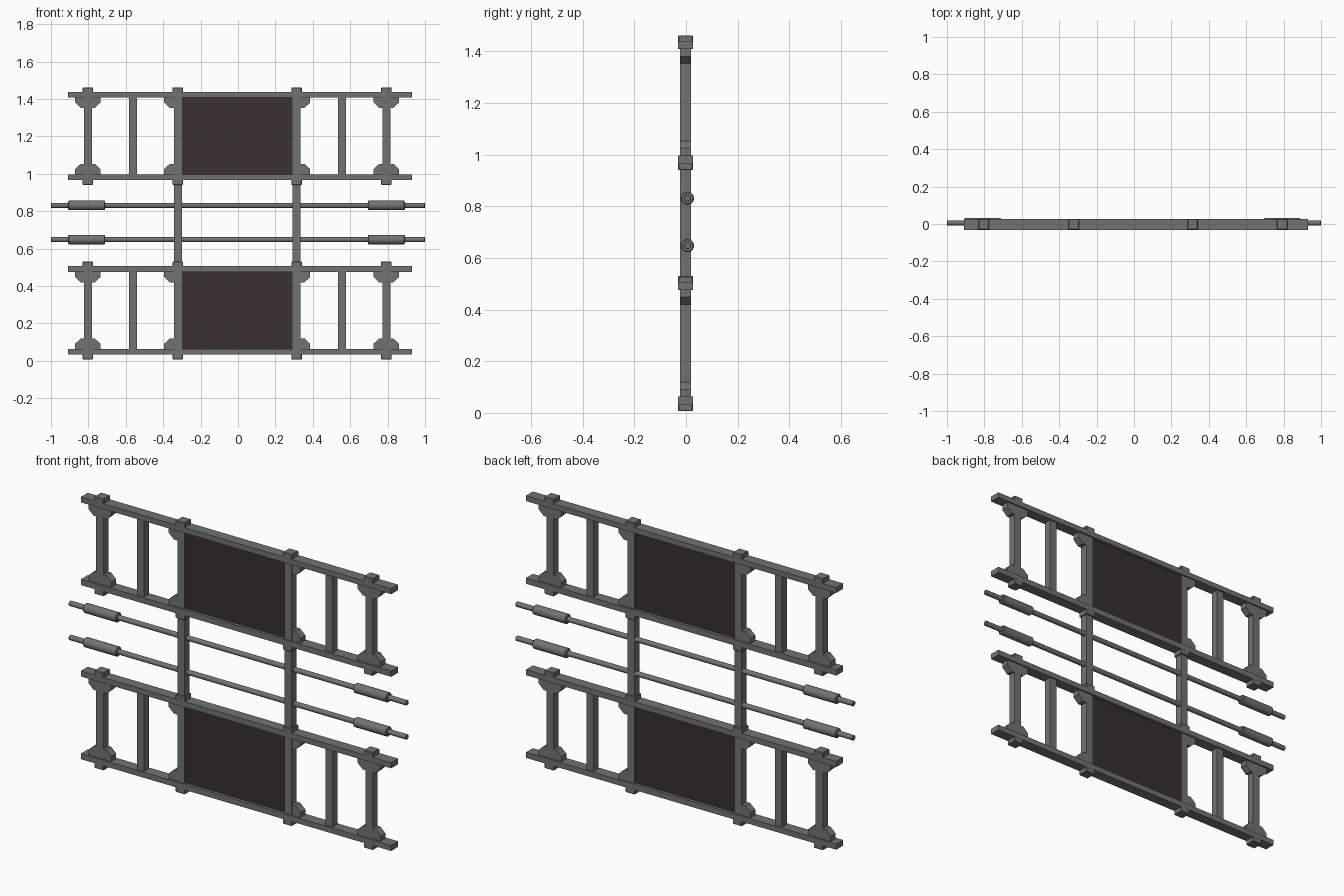
import bpy, bmesh, math
from mathutils import Matrix

if "Cube" in bpy.data.objects:
    bpy.data.objects.remove(bpy.data.objects["Cube"])


def material(name, rgb):
    m = bpy.data.materials.new(name)
    m.diffuse_color = (*rgb, 1)
    m.use_nodes = True
    m.node_tree.nodes["Principled BSDF"].inputs["Base Color"].default_value = m.diffuse_color
    return m


STEEL = material("grey steel", (0.165, 0.175, 0.168))
PANEL = material("dark brown panel", (0.042, 0.029, 0.031))


def finish(name, bm, mat):
    bmesh.ops.recalc_face_normals(bm, faces=bm.faces)
    me = bpy.data.meshes.new(name)
    bm.to_mesh(me)
    bm.free()
    me.materials.append(mat)
    ob = bpy.data.objects.new(name, me)
    bpy.context.collection.objects.link(ob)
    return ob


def box(name, x, y, z, mat=STEEL, bevel=0):
    """Box from (min, max) ranges."""
    bm = bmesh.new()
    bmesh.ops.create_cube(bm, size=1)
    for v in bm.verts:
        v.co = [r[0] if c < 0 else r[1] for c, r in zip(v.co, (x, y, z))]
    if bevel:
        bmesh.ops.bevel(bm, geom=bm.edges[:], offset=bevel, segments=1, affect='EDGES')
    return finish(name, bm, mat)


def prism(name, pts, y0, y1):
    """Extrude an x-z outline along y."""
    bm = bmesh.new()
    f = bm.faces.new([bm.verts.new((x, y0, z)) for x, z in pts])
    ext = bmesh.ops.extrude_face_region(bm, geom=[f])['geom']
    for v in ext:
        if isinstance(v, bmesh.types.BMVert):
            v.co.y = y1
    return finish(name, bm, STEEL)


def lathe_x(name, profile, y, z, sides=24):
    """Spin an (x, radius) profile about an x-parallel axis."""
    bm = bmesh.new()
    rings = []
    for x, r in profile:
        rings.append([bm.verts.new((x, y + r * math.cos(2 * math.pi * i / sides),
                                    z + r * math.sin(2 * math.pi * i / sides)))
                      for i in range(sides)])
    for a, b in zip(rings, rings[1:]):
        for i in range(sides):
            j = (i + 1) % sides
            bm.faces.new((a[i], a[j], b[j], b[i]))
    bm.faces.new(rings[0])
    bm.faces.new(rings[-1])
    ob = finish(name, bm, STEEL)
    bpy.ops.object.select_all(action='DESELECT')
    ob.select_set(True)
    bpy.context.view_layer.objects.active = ob
    bpy.ops.object.shade_smooth_by_angle(angle=math.radians(30))


RAIL_Y = (-0.031, 0.027)
POST_Y = (-0.023, 0.019)
POSTS = (-0.803, -0.322, 0.313, 0.793)
H = 0.0215  # half width of a post


def gusset(x, z, up, sides):
    """Chamfered corner block against a rail; sides gives left and right reach."""
    l, r = sides
    pts = [(x - l, z), (x - l, z + up * 0.028), (x - max(l - 0.03, 0), z + up * 0.056),
           (x + max(r - 0.03, 0), z + up * 0.056), (x + r, z + up * 0.028), (x + r, z)]
    if l == 0:
        pts = [pts[0]] + pts[2:]
    if r == 0:
        pts = pts[:4] + [pts[5]]
    prism("corner_gusset", pts, POST_Y[0] + 0.0004, POST_Y[1] - 0.0004)


def frame(low, high):
    """One rack frame between a lower and an upper rail (z ranges)."""
    for z in (low, high):
        box("long_rail", (-0.91, 0.93), RAIL_Y, z)
    inner = (low[1] - 0.01, high[0] + 0.01)
    for i, x in enumerate(POSTS):
        box("post", (x - H, x + H), POST_Y, inner)
        # caps that stick out past the rails
        for z in ((high[1] - 0.004, high[1] + 0.024), (low[0] - 0.026, low[0] + 0.004)):
            box("post_cap", (x - 0.028, x + 0.028), (-0.0305, 0.0265), z, bevel=0.003)
        reach = {1: (0.073, 0), 2: (0, 0.073)}.get(i, (0.068, 0.068))
        gusset(x, low[1], 1, reach)
        gusset(x, high[0], -1, reach)
    # plain uprights
    for x in (-0.562, 0.556):
        box("thin_upright", (x - H, x + H), POST_Y, inner)
    # dark centre panel
    box("centre_panel", (POSTS[1] + H - 0.005, POSTS[2] - H + 0.005), (-0.015, 0.011), inner, PANEL)


frame((0.033, 0.063), (0.476, 0.506))
frame((0.966, 0.997), (1.409, 1.438))

# connecting posts between the two frames
for x in POSTS[1:3]:
    box("connecting_post", (x - H, x + H), POST_Y, (0.49, 0.98))

# two long bars with end sleeves
R, S = 0.0135, 0.0255
for z in (0.831, 0.648):
    lathe_x("round_bar", [(-1.0, R - 0.002), (-0.998, R), (0.998, R), (1.0, R - 0.002)], 0.0055, z)
    for x0, x1 in ((-0.908, -0.71), (0.694, 0.892)):
        lathe_x("bar_sleeve", [(x0, S - 0.004), (x0 + 0.004, S), (x1 - 0.004, S), (x1, S - 0.004)],
                0.0055, z)
